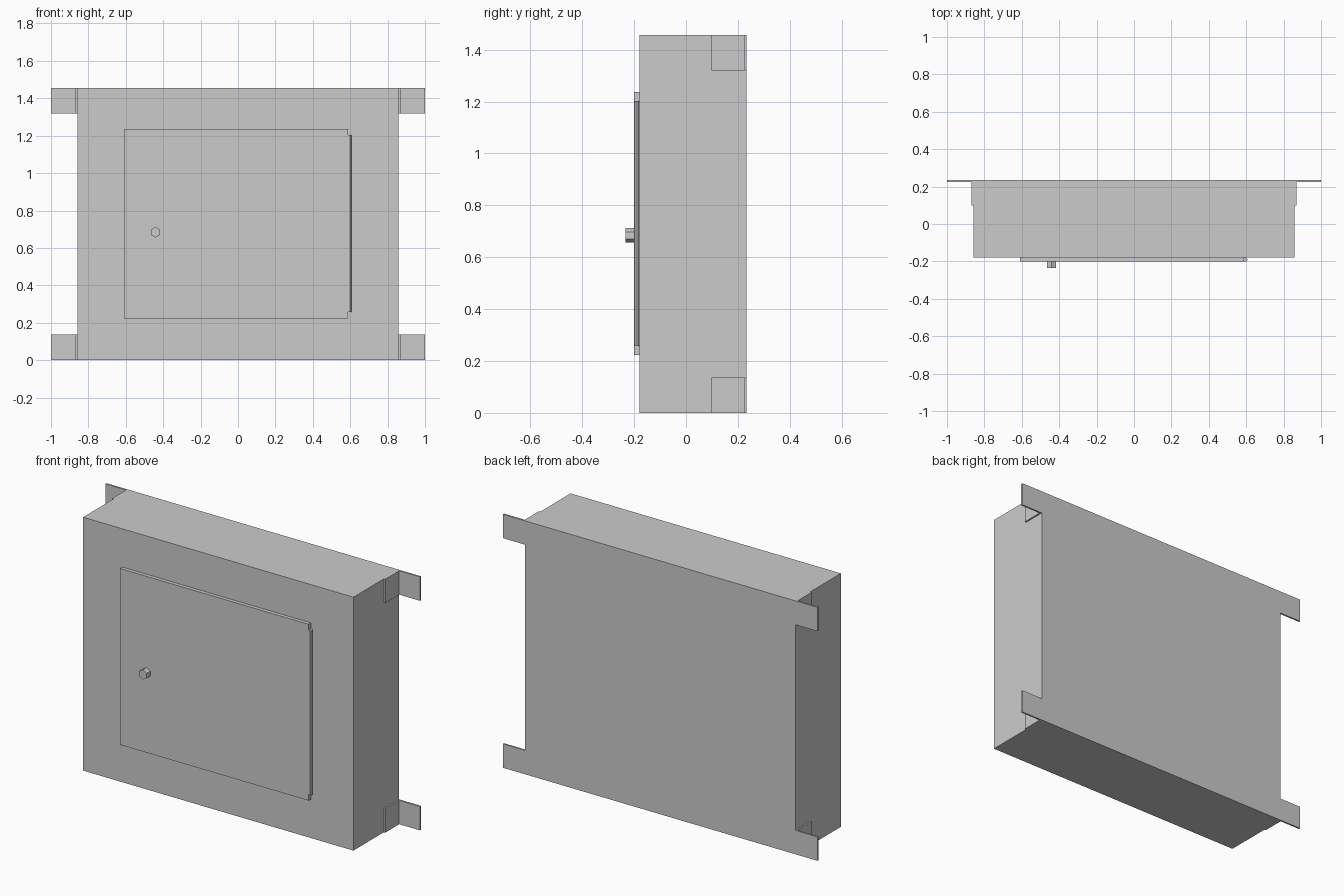
import bpy, bmesh, math
from mathutils import Matrix

if "Cube" in bpy.data.objects:
    bpy.data.objects.remove(bpy.data.objects["Cube"])


def finish(name, bm):
    bmesh.ops.recalc_face_normals(bm, faces=bm.faces)
    mesh = bpy.data.meshes.new(name)
    bm.to_mesh(mesh)
    bm.free()
    obj = bpy.data.objects.new(name, mesh)
    bpy.context.collection.objects.link(obj)
    return obj


def prism(name, points, lo, hi, axis):
    """Extrude a 2D outline along y (points are x, z) or z (points are x, y)."""
    bm = bmesh.new()
    place = (lambda a, b: (a, lo, b)) if axis == 'y' else (lambda a, b: (a, b, lo))
    face = bm.faces.new([bm.verts.new(place(a, b)) for a, b in points])
    ext = bmesh.ops.extrude_face_region(bm, geom=[face])['geom']
    move = (0, hi - lo, 0) if axis == 'y' else (0, 0, hi - lo)
    bmesh.ops.translate(bm, vec=move,
                        verts=[v for v in ext if isinstance(v, bmesh.types.BMVert)])
    return finish(name, bm)


def cylinder(name, sides, radius, length, matrix):
    bm = bmesh.new()
    bmesh.ops.create_cone(bm, cap_ends=True, segments=sides, radius1=radius,
                          radius2=radius, depth=length, matrix=matrix)
    return finish(name, bm)


BACK, FRONT, HALF, TOP = 0.234, -0.179, 0.859, 1.456

# Cabinet body
prism("cabinet_body", [(-HALF, 0), (HALF, 0), (HALF, TOP), (-HALF, TOP)],
      FRONT, BACK, 'y')

# L-shaped mounting brackets at the four corners
for side, s in (("left", -1), ("right", 1)):
    outline = [(s * x, y) for x, y in (
        (HALF, 0.098), (0.868, 0.098), (0.868, 0.224),
        (1.0, 0.224), (1.0, BACK), (HALF, BACK))]
    for level, z in (("lower", 0.0), ("upper", TOP - 0.137)):
        prism(f"bracket_{side}_{level}", outline, z, z + 0.137, 'z')

# Door panel with the hinge edge stepped in at top and bottom
prism("door", [(-0.609, 0.223), (0.589, 0.223), (0.589, 0.257), (0.598, 0.257),
               (0.598, 1.203), (0.589, 1.203), (0.589, 1.236), (-0.609, 1.236)],
      -0.2, FRONT, 'y')

# Hinge barrel
cylinder("hinge_barrel", 8, 0.009, 0.946, Matrix.Translation((0.598, -0.192, 0.73)))

# Hexagonal door knob, corners pointing up and down
cylinder("door_knob", 6, 0.028, 0.056,
         Matrix.Translation((-0.441, -0.206, 0.684)) @ Matrix.Rotation(math.pi / 2, 4, 'X'))
